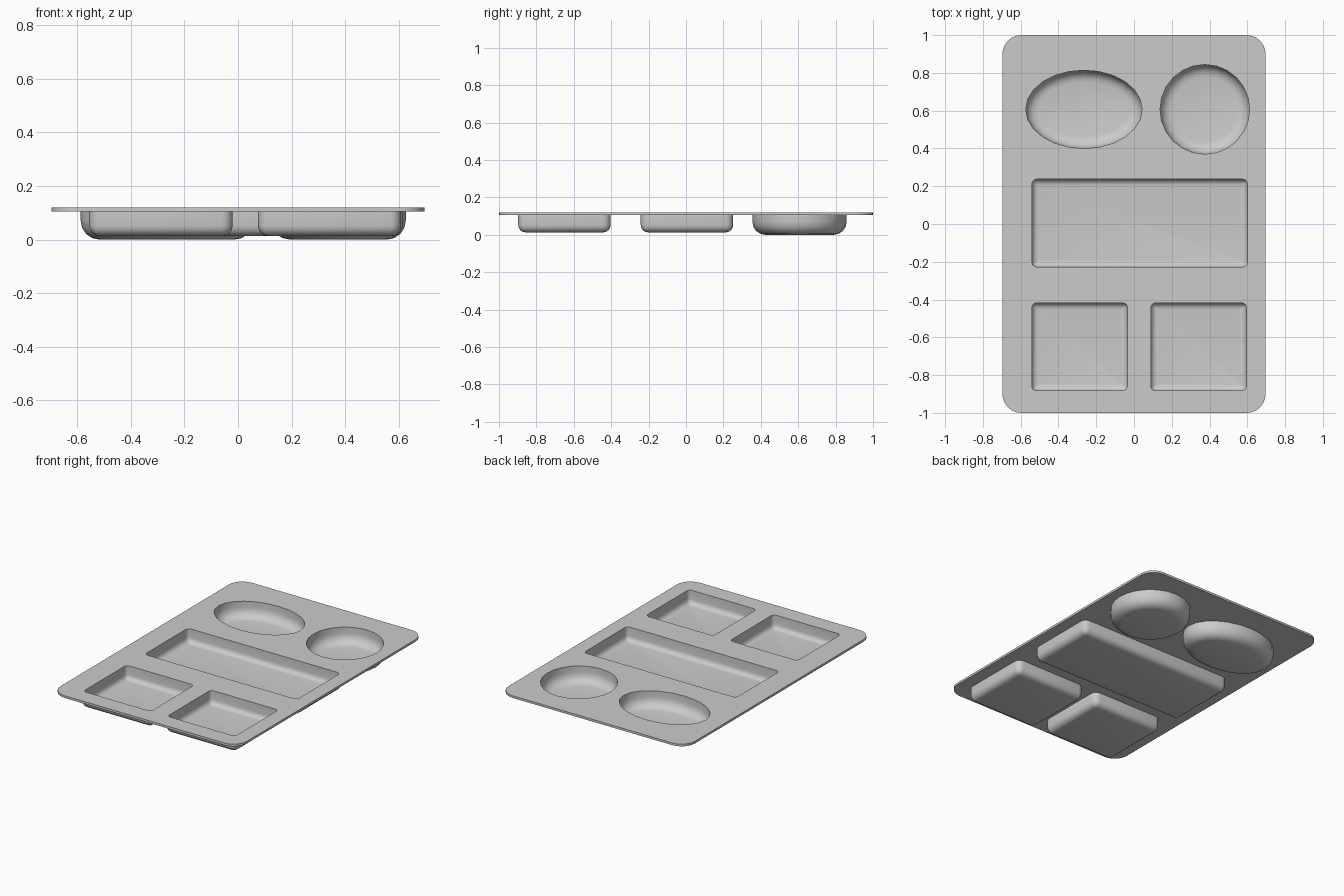
import bpy, bmesh
from math import sin, cos, pi, radians

cube = bpy.data.objects.get("Cube")
if cube:
    bpy.data.objects.remove(cube)

TOP, UNDER, WALL = 0.12, 0.105, 0.015

grey = bpy.data.materials.new("tray grey")
grey.use_nodes = True
colour = (0.6, 0.6, 0.6, 1)
grey.diffuse_color = colour
grey.node_tree.nodes["Principled BSDF"].inputs["Base Color"].default_value = colour

bm = bmesh.new()


def rounded_rect(cx, cy, hx, hy, r, seg=4):
    """Outline of a rectangle with rounded corners."""
    pts = []
    for q, (sx, sy) in enumerate([(1, 1), (-1, 1), (-1, -1), (1, -1)]):
        for i in range(seg + 1):
            a = (q + i / seg) * pi / 2
            pts.append((cx + sx * (hx - r) + r * cos(a), cy + sy * (hy - r) + r * sin(a)))
    return pts


def ellipse(cx, cy, rx, ry, seg=24):
    return [(cx + rx * cos(2 * pi * i / seg), cy + ry * sin(2 * pi * i / seg)) for i in range(seg)]


def ring(points, z):
    return [bm.verts.new((x, y, z)) for x, y in points]


def bridge(a, b):
    for i in range(len(a)):
        j = (i + 1) % len(a)
        bm.faces.new((a[i], a[j], b[j], b[i]))


def pocket(outline, rim_z, floor_z, fillet, steps):
    """Straight wall, rounded bottom edge and flat floor; returns the rim."""
    rim = last = ring(outline(0), rim_z)
    for i in range(steps + 1):
        a = i / steps * pi / 2
        new = ring(outline(fillet * (1 - cos(a))), floor_z + fillet * (1 - sin(a)))
        bridge(last, new)
        last = new
    bm.faces.new(last)
    return rim


def sheet(rims):
    """Flat sheet filling the first rim, with the others left as holes."""
    edges = []
    for r in rims:
        for i in range(len(r)):
            pair = (r[i], r[(i + 1) % len(r)])
            edges.append(bm.edges.get(pair) or bm.edges.new(pair))
    bmesh.ops.triangle_fill(bm, edges=edges, use_beauty=True)


# Rim of the plate
plate = rounded_rect(0, 0, 0.697, 1, 0.1, 6)
top_rims, under_rims = [ring(plate, TOP)], [ring(plate, UNDER)]
bridge(top_rims[0], under_rims[0])

# Wells: outline kind, centre, half sizes, underside height, fillet, fillet steps
wells = [
    ("rect", 0.03, 0.005, 0.57, 0.232, 0.013, 0.04, 4),
    ("rect", -0.288, -0.65, 0.253, 0.232, 0.013, 0.04, 4),
    ("rect", 0.342, -0.65, 0.253, 0.232, 0.013, 0.04, 4),
    ("oval", -0.265, 0.607, 0.308, 0.207, 0, 0.07, 4),
    ("oval", 0.375, 0.607, 0.237, 0.237, 0, 0.07, 4),
]
for kind, cx, cy, hx, hy, low, fillet, steps in wells:
    def outline(d, grow=0):
        if kind == "rect":
            r = max(0.025 + grow - d, 0.006)
            return rounded_rect(cx, cy, hx + grow - d, hy + grow - d, r)
        return ellipse(cx, cy, hx + grow - d, hy + grow - d)

    top_rims.append(pocket(outline, TOP, low + WALL, fillet - WALL / 2, steps))
    under_rims.append(pocket(lambda d: outline(d, WALL), UNDER, low, fillet, steps))

# Top and underside sheets around the wells
sheet(top_rims)
sheet(under_rims)

bmesh.ops.recalc_face_normals(bm, faces=bm.faces)
mesh = bpy.data.meshes.new("compartment_tray")
bm.to_mesh(mesh)
bm.free()
mesh.materials.append(grey)
tray = bpy.data.objects.new("compartment_tray", mesh)
bpy.context.collection.objects.link(tray)

bpy.ops.object.select_all(action="DESELECT")
tray.select_set(True)
bpy.context.view_layer.objects.active = tray
bpy.ops.object.shade_smooth_by_angle(angle=radians(35))
